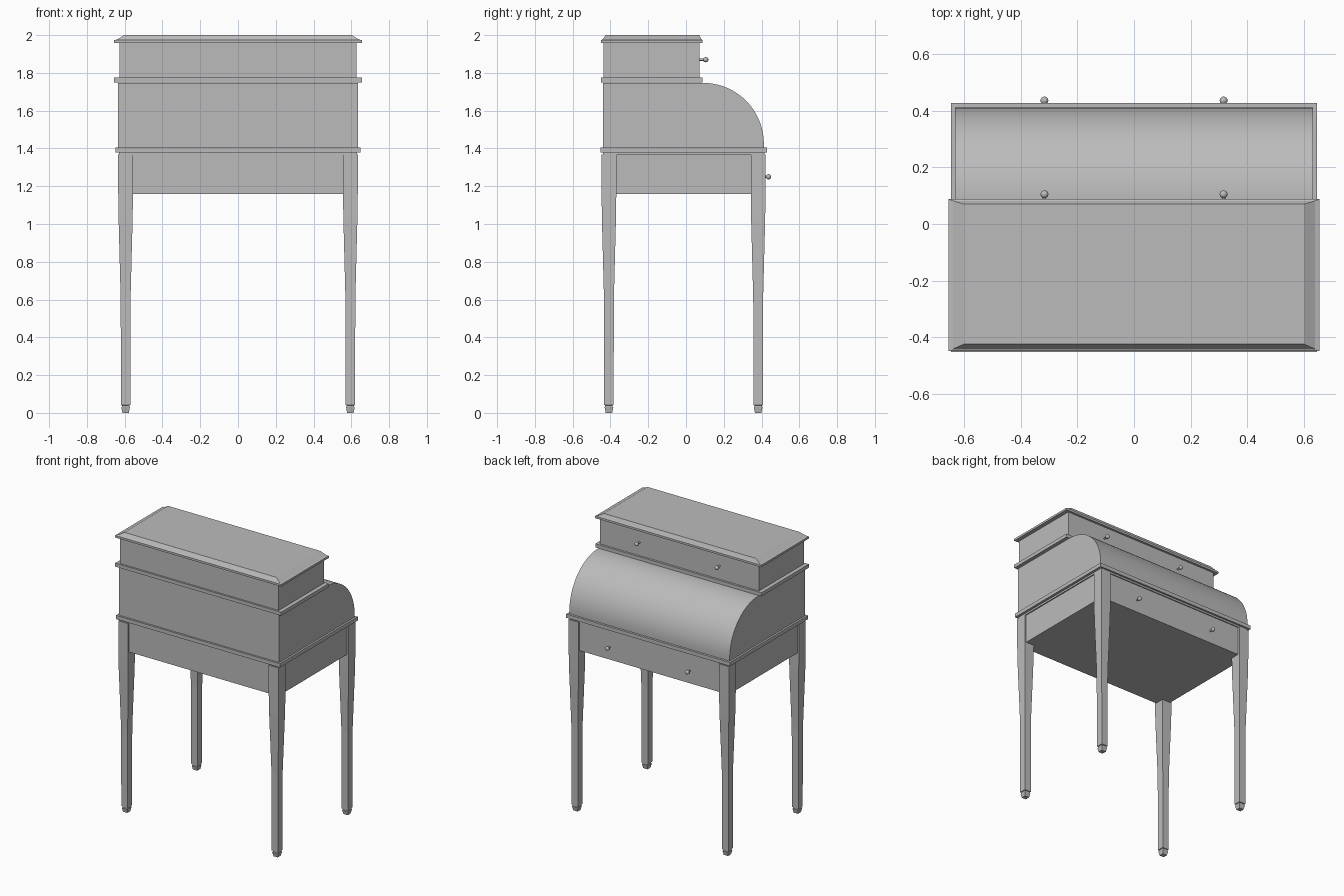
import bpy, bmesh, math
from mathutils import Matrix

cube = bpy.data.objects.get("Cube")
if cube:
    bpy.data.objects.remove(cube, do_unlink=True)

grey = bpy.data.materials.new("plain grey")
grey.use_nodes = True
grey.diffuse_color = (0.5, 0.5, 0.5, 1)
grey.node_tree.nodes["Principled BSDF"].inputs["Base Color"].default_value = (0.5, 0.5, 0.5, 1)


def finish(name, bm, smooth=False):
    bmesh.ops.recalc_face_normals(bm, faces=bm.faces)
    mesh = bpy.data.meshes.new(name)
    bm.to_mesh(mesh)
    bm.free()
    mesh.materials.append(grey)
    obj = bpy.data.objects.new(name, mesh)
    bpy.context.collection.objects.link(obj)
    if smooth:
        bpy.ops.object.select_all(action='DESELECT')
        obj.select_set(True)
        bpy.context.view_layer.objects.active = obj
        bpy.ops.object.shade_smooth_by_angle(angle=math.radians(35))
    return obj


def stack(name, sections):
    """Closed solid through rectangles (x0, x1, y0, y1, z)."""
    bm = bmesh.new()
    rings = []
    for x0, x1, y0, y1, z in sections:
        corners = ((x0, y0), (x1, y0), (x1, y1), (x0, y1))
        rings.append([bm.verts.new((x, y, z)) for x, y in corners])
    for a, b in zip(rings, rings[1:]):
        for i in range(4):
            j = (i + 1) % 4
            bm.faces.new((a[i], a[j], b[j], b[i]))
    bm.faces.new(rings[0])
    bm.faces.new(rings[-1])
    return finish(name, bm)


def slab(name, half_x, y0, y1, z0, z1):
    return stack(name, [(-half_x, half_x, y0, y1, z) for z in (z0, z1)])


# Square tapered legs with a small stepped foot
leg_profile = [(0, 0.017), (0.03, 0.023), (0.032, 0.02), (0.04, 0.02), (0.042, 0.025),
               (0.60, 0.026), (1.02, 0.037), (1.16, 0.039), (1.368, 0.039)]
for side, x in (("left", 0.595), ("right", -0.595)):
    for end, y in (("back", -0.408), ("front", 0.382)):
        stack(f"{end}_{side}_leg", [(x - r, x + r, y - r, y + r, z) for z, r in leg_profile])

# Apron and writing-level slab
slab("apron", 0.622, -0.435, 0.408, 1.16, 1.37)
slab("slab_underside", 0.63, -0.44, 0.415, 1.365, 1.38)
slab("desk_slab", 0.648, -0.453, 0.428, 1.378, 1.405)

# Curved cabinet: side profile extruded across the width
steps = 32
profile = [(-0.44, 1.40), (0.412, 1.40)]
for i in range(steps + 1):
    a = math.pi / 2 * i / steps
    profile.append((0.09 + 0.322 * math.cos(a), 1.425 + 0.322 * math.sin(a)))
profile.append((-0.44, 1.747))
bm = bmesh.new()
face = bm.faces.new([bm.verts.new((-0.634, y, z)) for y, z in profile])
extruded = bmesh.ops.extrude_face_region(bm, geom=[face])
moved = [g for g in extruded["geom"] if isinstance(g, bmesh.types.BMVert)]
bmesh.ops.translate(bm, verts=moved, vec=(1.268, 0, 0))
finish("roll_cabinet", bm, True)

# Upper drawer case, its mouldings and the bevelled lid
slab("lower_moulding", 0.657, -0.45, 0.087, 1.75, 1.775)
slab("drawer_case", 0.628, -0.437, 0.072, 1.77, 1.96)
stack("lid", [(-0.657, 0.657, -0.45, 0.088, 1.958), (-0.657, 0.657, -0.45, 0.088, 1.973),
              (-0.64, 0.64, -0.442, 0.082, 1.977), (-0.602, 0.602, -0.425, 0.07, 2.0)])

# Round knobs on short stems
for place, y, z, wall in (("upper", 0.105, 1.87, 0.07), ("lower", 0.437, 1.25, 0.406)):
    for side, x in (("left", 0.317), ("right", -0.317)):
        bm = bmesh.new()
        bmesh.ops.create_uvsphere(bm, u_segments=16, v_segments=10, radius=0.014,
                                  matrix=Matrix.Translation((x, y, z)))
        stem = Matrix.Translation((x, (y + wall) / 2, z)) @ Matrix.Rotation(math.pi / 2, 4, 'X')
        bmesh.ops.create_cone(bm, cap_ends=True, segments=12, radius1=0.006, radius2=0.006,
                              depth=y - wall, matrix=stem)
        finish(f"{place}_{side}_knob", bm, True)
